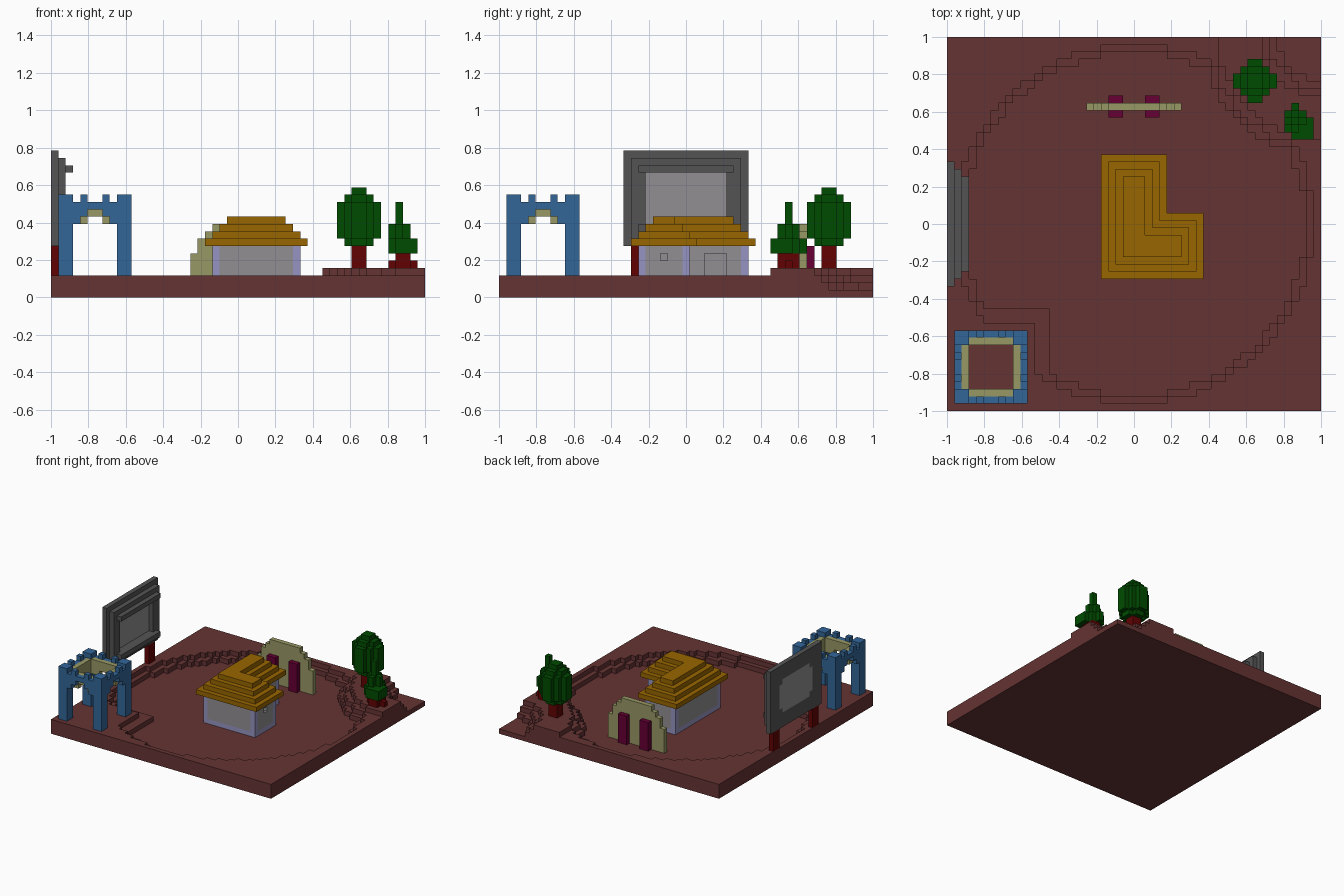
import bpy
import bmesh
import math

if "Cube" in bpy.data.objects:
    bpy.data.objects.remove(bpy.data.objects["Cube"], do_unlink=True)

N = 51              # grid cells along each side
U = 2.0 / N         # size of one cell


def material(name, rgb):
    lin = [((c / 255 + 0.055) / 1.055) ** 2.4 if c > 10 else c / 255 / 12.92 for c in rgb]
    m = bpy.data.materials.new(name)
    m.use_nodes = True
    m.diffuse_color = (*lin, 1)
    m.node_tree.nodes["Principled BSDF"].inputs["Base Color"].default_value = (*lin, 1)
    return m


EARTH = material("earth", (102, 51, 51))
BLUE = material("blue", (51, 102, 153))
OLIVE = material("olive", (153, 153, 102))
DARK_GREY = material("dark grey", (84, 84, 84))
LIGHT_GREY = material("light grey", (146, 143, 146))
LAVENDER = material("lavender", (150, 148, 194))
GOLD = material("gold", (153, 102, 0))
DARK_RED = material("dark red", (98, 2, 2))
MAGENTA = material("magenta", (102, 0, 51))
GREEN = material("green", (0, 75, 0))


def pos(i, j, k):
    return (-1 + i * U, -1 + j * U, k * U)


def finish(name, bm, mat):
    mesh = bpy.data.meshes.new(name)
    bm.to_mesh(mesh)
    bm.free()
    mesh.materials.append(mat)
    ob = bpy.data.objects.new(name, mesh)
    bpy.context.collection.objects.link(ob)
    return ob


def blocks(name, mat, boxes):
    """One object from boxes given in cells as x0, x1, y0, y1, z0, z1."""
    bm = bmesh.new()
    for x0, x1, y0, y1, z0, z1 in boxes:
        verts = bmesh.ops.create_cube(bm, size=1)["verts"]
        for v in verts:
            v.co = pos(x1 if v.co.x > 0 else x0, y1 if v.co.y > 0 else y0,
                       z1 if v.co.z > 0 else z0)
    return finish(name, bm, mat)


# Ground: shallow round basin, square terrace and a corner mound with a hollow
def height(i, j):
    r = math.hypot(i - 25, j - 25)
    h = 3 if r > 24.4 else 2 if r > 23.4 else 1
    if max(i, j) < 14:
        h = max(h, 3 if max(i, j) < 12 else 2)
    d = math.hypot(50.5 - i, 50.5 - j)
    for radius, level in ((16, 2), (15, 3), (14, 4)):
        if d < radius:
            h = max(h, level)
    for radius, level in ((8, 3), (7, 2), (6, 1)):
        if d < radius:
            h = level
    return h


def build_ground():
    bm = bmesh.new()

    def quad(*pts):
        bm.faces.new([bm.verts.new(pos(*p)) for p in pts])

    def level(i, j):
        return height(i, j) if 0 <= i < N and 0 <= j < N else 0

    for i in range(N):
        for j in range(N):
            h = height(i, j)
            quad((i, j, h), (i + 1, j, h), (i + 1, j + 1, h), (i, j + 1, h))
            sides = (((i, j), (i + 1, j), level(i, j - 1)),
                     ((i + 1, j), (i + 1, j + 1), level(i + 1, j)),
                     ((i + 1, j + 1), (i, j + 1), level(i, j + 1)),
                     ((i, j + 1), (i, j), level(i - 1, j)))
            for a, b, low in sides:
                if low < h:
                    quad((*a, low), (*b, low), (*b, h), (*a, h))
    quad((0, 0, 0), (0, N, 0), (N, N, 0), (N, 0, 0))
    bmesh.ops.remove_doubles(bm, verts=bm.verts, dist=1e-5)
    finish("ground", bm, EARTH)


build_ground()


# Gate tower: four corner legs, stepped arches with battlements, inner lining
def four_sides(boxes):
    """Repeat boxes of the front wall around the tower centre (6, 6)."""
    out = []
    for x0, x1, y0, y1, z0, z1 in boxes:
        out += [(x0, x1, y0, y1, z0, z1), (x0, x1, 12 - y1, 12 - y0, z0, z1),
                (y0, y1, x0, x1, z0, z1), (12 - y1, 12 - y0, x0, x1, z0, z1)]
    return out


blocks("tower_legs", BLUE, [(x, x + 2, y, y + 2, 3, 14) for x in (1, 9) for y in (1, 9)])
blocks("tower_arches", BLUE, four_sides([
    (3, 4, 1, 2, 10, 13), (8, 9, 1, 2, 10, 13), (4, 5, 1, 2, 11, 13), (7, 8, 1, 2, 11, 13),
    (5, 7, 1, 2, 12, 13), (4, 5, 1, 2, 13, 14), (7, 8, 1, 2, 13, 14)]))
blocks("tower_lining", OLIVE, four_sides([
    (3, 5, 2, 3, 10, 13), (7, 9, 2, 3, 10, 13), (5, 7, 2, 3, 11, 13)]))


# Billboard: posts, stepped frame, ledges and screen
def ring(x0, x1, y0, y1, z0, z1, iy0, iy1, iz0, iz1):
    return [(x0, x1, y0, iy0, z0, z1), (x0, x1, iy1, y1, z0, z1),
            (x0, x1, iy0, iy1, z0, iz0), (x0, x1, iy0, iy1, iz1, z1)]


blocks("billboard_posts", DARK_RED, [(0, 1, y, y + 2, 3, 7) for y in (18, 31)])
blocks("billboard_frame", DARK_GREY,
       ring(0, 1, 17, 34, 7, 20, 20, 31, 10, 17)
       + ring(1, 2, 18, 33, 8, 19, 20, 31, 10, 17)
       + [(2, 3, 19, 32, 9, 10), (2, 3, 19, 32, 17, 18)]
       + [(0, 0.5, y, y + 1, z, z + 1) for y in (20, 30) for z in (10, 16)])
blocks("billboard_screen", LIGHT_GREY, [
    (0.5, 1, 20, 31, 10, 17), (0, 0.5, 21, 30, 10, 17),
    (0, 0.5, 20, 21, 11, 16), (0, 0.5, 30, 31, 11, 16)])

# House: corner posts and sill, panels around window and door, stepped roof
blocks("house_posts", LAVENDER, [
    (x, x + 1, y, y + 1, 1, 7)
    for x, y in ((22, 19), (33, 19), (33, 25), (28, 25), (28, 33), (22, 33))])
blocks("house_sill", LAVENDER, [
    (23, 33, 19, 20, 1, 2), (33, 34, 20, 25, 1, 2), (29, 33, 25, 26, 1, 2),
    (28, 29, 26, 28, 1, 2), (28, 29, 31, 33, 1, 2), (23, 28, 33, 34, 1, 2),
    (22, 23, 20, 33, 1, 2)])
blocks("house_panels", LIGHT_GREY, [
    (23, 33, 19, 20, 2, 7), (29, 33, 25, 26, 2, 7), (23, 28, 33, 34, 2, 7),
    (22, 23, 20, 33, 2, 7),
    (33, 34, 20, 22, 2, 7), (33, 34, 23, 25, 2, 7), (33, 34, 22, 23, 2, 5),
    (33, 34, 22, 23, 6, 7),
    (28, 29, 26, 28, 2, 7), (28, 29, 31, 33, 2, 7), (28, 29, 28, 31, 6, 7)])
blocks("house_inner_walls", LIGHT_GREY, [(23, 33, 20, 25, 1, 7), (23, 28, 25, 33, 1, 7)])
for n in range(4):
    blocks(f"roof_layer_{n + 1}", GOLD, [
        (21 + n, 35 - n, 18 + n, 27 - n, 7 + n, 8 + n),
        (21 + n, 30 - n, 27 - n, 35 - n, 7 + n, 8 + n)])

# Stepped wall with two doors
blocks("arch_wall", OLIVE, [
    (x, x + w, 41, 42, 1, z) for x, w, z in
    ((19, 1, 6), (20, 1, 8), (21, 1, 9), (22, 7, 10), (29, 1, 9), (30, 1, 8), (31, 1, 6))])
blocks("arch_doors", MAGENTA, [
    (x, x + 2, y, y + 1, 1, 7) for x in (22, 27) for y in (40, 42)])


# Trees
def disc(cx, cy, r, z0, z1):
    """Stepped round slab of even width."""
    out = [(cx - r, cx + r, cy - 1, cy + 1, z0, z1)]
    for n in range(1, r):
        for a, b in ((cy - n - 1, cy - n), (cy + n, cy + n + 1)):
            out.append((cx - r + n, cx + r - n, a, b, z0, z1))
    return out


blocks("large_tree_trunk", DARK_RED, [(41, 43, 44, 46, 4, 7)])
blocks("large_tree_crown", GREEN,
       disc(42, 45, 2, 7, 8) + disc(42, 45, 3, 8, 13)
       + disc(42, 45, 2, 13, 14) + disc(42, 45, 1, 14, 15))
blocks("small_tree_trunk", DARK_RED, [(46, 50, 39, 40, 4, 5), (47, 49, 38, 41, 4, 6)])
blocks("small_tree_crown", GREEN, [
    (47, 50, 37, 38, 6, 8), (46, 50, 38, 40, 6, 8), (46, 49, 40, 41, 6, 8),
    (47, 48, 41, 42, 6, 8),
    (47, 48, 38, 39, 8, 10), (46, 49, 39, 40, 8, 10), (47, 48, 40, 41, 8, 10),
    (47, 48, 39, 40, 10, 13)])
